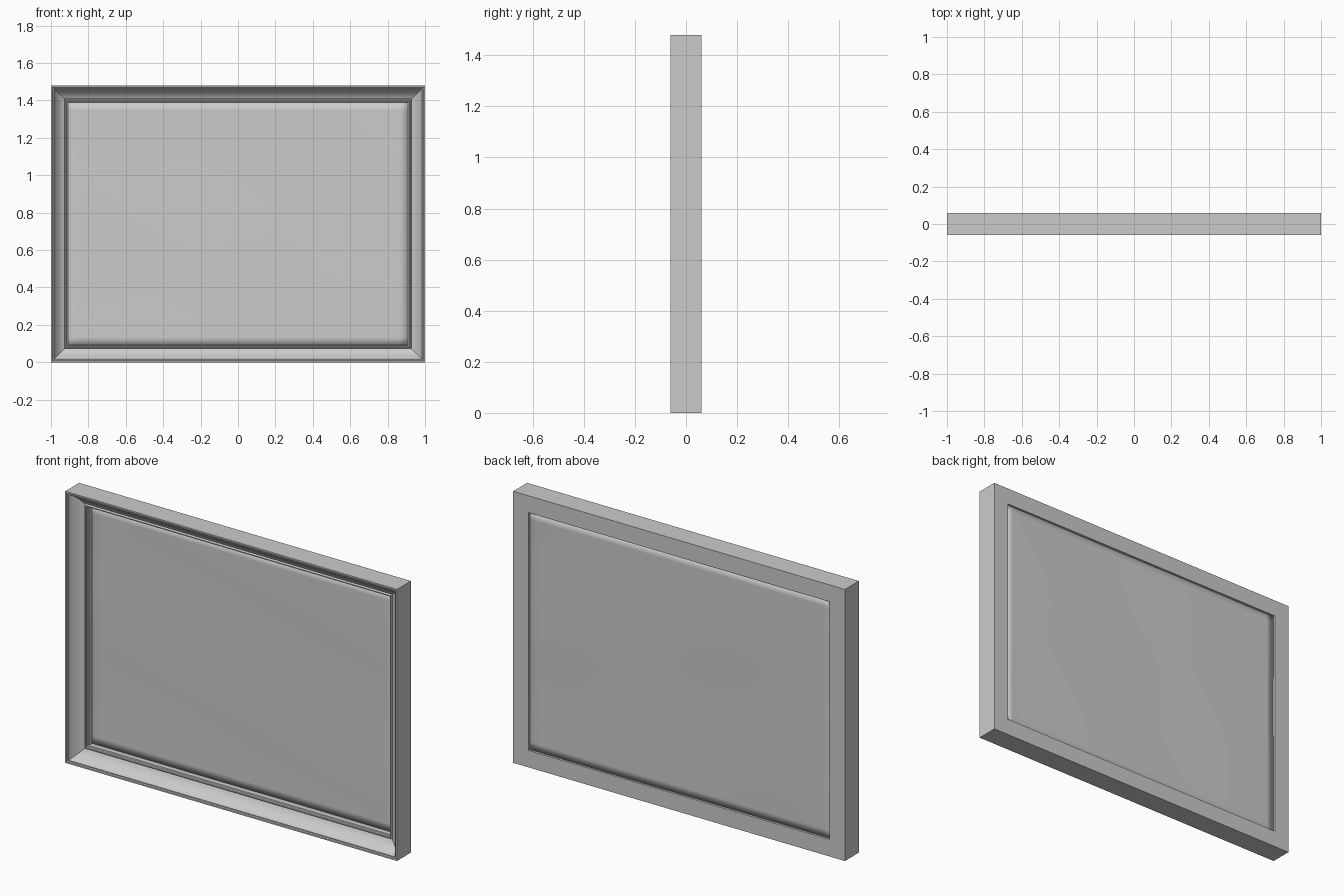
import bpy, bmesh, math

if "Cube" in bpy.data.objects:
    bpy.data.objects.remove(bpy.data.objects["Cube"])

W, H = 1.0, 1.48          # half width, full height


def make_object(name, bm):
    bmesh.ops.recalc_face_normals(bm, faces=bm.faces)
    mesh = bpy.data.meshes.new(name)
    bm.to_mesh(mesh)
    bm.free()
    obj = bpy.data.objects.new(name, mesh)
    bpy.context.collection.objects.link(obj)
    bpy.context.view_layer.objects.active = obj
    obj.select_set(True)
    bpy.ops.object.shade_smooth_by_angle(angle=math.radians(25))
    obj.select_set(False)
    return obj


# moulding profile: (inset from outer edge, y)
profile = [(0, 0.06), (0, -0.06), (0.008, -0.06), (0.011, -0.054), (0.016, -0.054), (0.019, -0.047)]
# hollow cove sloping in to the opening
for i in range(9):
    t = i / 8
    profile.append((0.02 + 0.05 * t, -0.043 + 0.046 * t + 0.007 * math.sin(math.pi * t)))
# small step, bead at the sight edge, rebate wall to the back
profile += [(0.073, 0.007), (0.075, 0.002), (0.078, -0.001), (0.082, -0.001), (0.085, 0.002),
            (0.086, 0.012), (0.091, 0.014), (0.092, 0.06)]

# mitred frame: the profile swept through the four corners
bm = bmesh.new()
rings = []
for sx, sz in ((-1, -1), (1, -1), (1, 1), (-1, 1)):
    rings.append([bm.verts.new((sx * (W - d), y, H / 2 + sz * (H / 2 - d))) for d, y in profile])
n = len(profile)
for c in range(4):
    a, b = rings[c], rings[(c + 1) % 4]
    for i in range(n):
        j = (i + 1) % n
        bm.faces.new((a[i], a[j], b[j], b[i]))
make_object("picture_frame", bm)

# gently rippled canvas set into the back of the frame
bm = bmesh.new()
bmesh.ops.create_grid(bm, x_segments=40, y_segments=30, size=1)
for v in bm.verts:
    x, z = v.co.x * (W - 0.09), H / 2 + v.co.y * (H / 2 - 0.09)
    ripple = 0.0015 * math.sin(4 * x + 3 * z) * math.cos(5 * z - 2 * x)
    v.co = (x, 0.044 + ripple, z)
canvas = make_object("canvas", bm)
solid = canvas.modifiers.new("thickness", "SOLIDIFY")
solid.thickness = 0.006
solid.offset = 0
